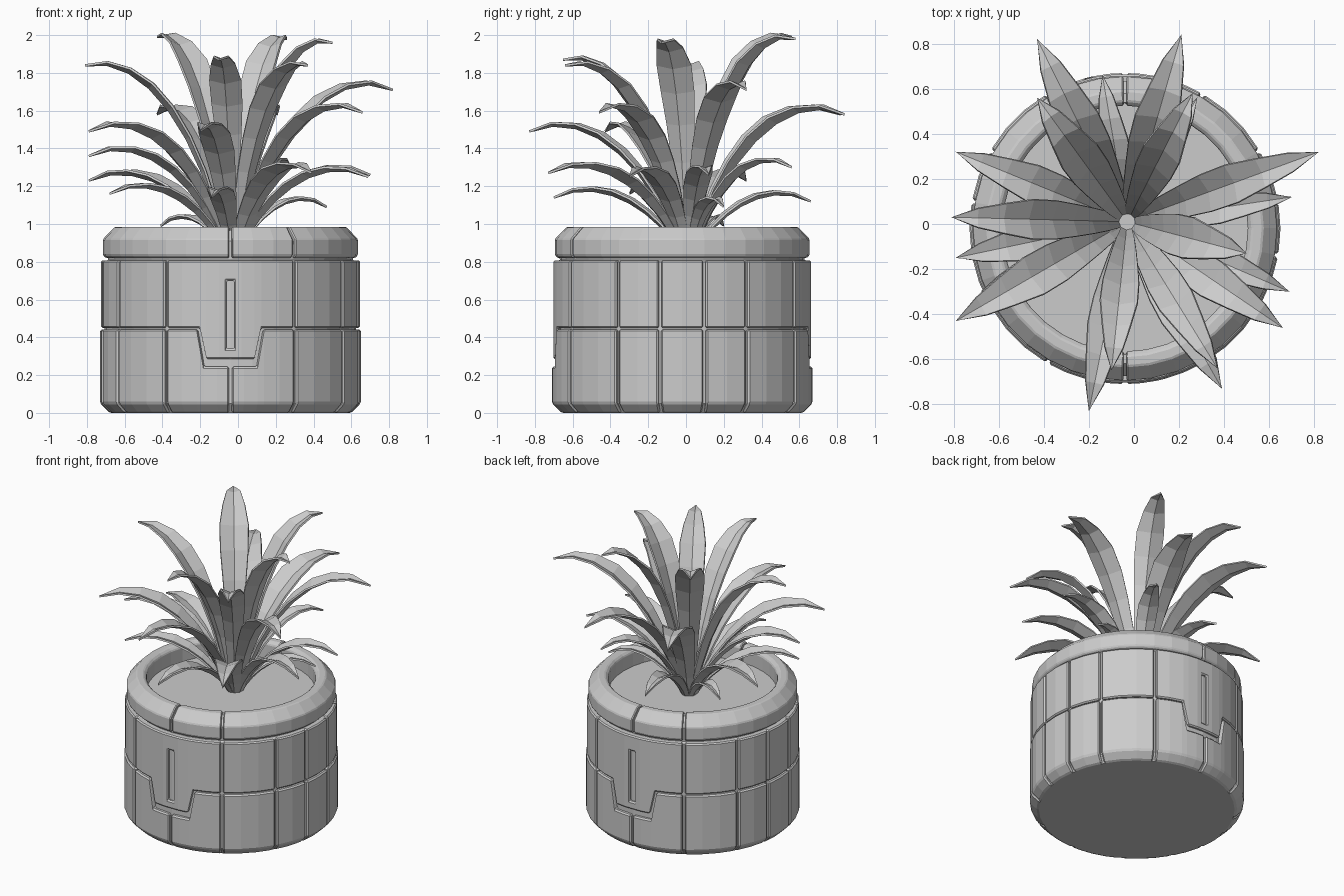
import bpy, bmesh
from math import sin, cos, radians
from mathutils import Vector

if "Cube" in bpy.data.objects:
    bpy.data.objects.remove(bpy.data.objects["Cube"])

CX, CY = -0.04, -0.02      # pot axis
GAP = 0.6                  # half groove width in degrees


def polar(r, deg, z):
    a = radians(deg)       # 0 = front, 90 = right
    return (CX + r * sin(a), CY - r * cos(a), z)


def finish(bm, name, bevel=0.0):
    bmesh.ops.recalc_face_normals(bm, faces=bm.faces)
    me = bpy.data.meshes.new(name)
    bm.to_mesh(me)
    bm.free()
    ob = bpy.data.objects.new(name, me)
    bpy.context.collection.objects.link(ob)
    if bevel:
        add_bevel(ob, bevel)
    return ob


def add_bevel(ob, width):
    m = ob.modifiers.new("bevel", 'BEVEL')
    m.width, m.segments = width, 1
    m.limit_method, m.angle_limit = 'ANGLE', radians(32)


def sweep(bm, columns, closed=False):
    """columns: list of (angle, [(r, z), ...]) joined into a solid arc block"""
    rings = [[bm.verts.new(polar(r, a, z)) for r, z in prof] for a, prof in columns]
    n = len(rings[0])
    pairs = list(zip(rings, rings[1:]))
    if closed:
        pairs.append((rings[-1], rings[0]))
    else:
        bm.faces.new(rings[0])
        bm.faces.new(rings[-1][::-1])
    for p, q in pairs:
        for i in range(n):
            j = (i + 1) % n
            bm.faces.new((p[i], q[i], q[j], p[j]))


def angles(a0, a1, step=10):
    a0, a1 = a0 + GAP, a1 - GAP
    n = max(1, round((a1 - a0) / step))
    return [a0 + (a1 - a0) * i / n for i in range(n + 1)]


def low(z1):
    return [(0.6, 0.0), (0.64, 0.0), (0.69, 0.05), (0.69, z1), (0.6, z1)]


def up(z0):
    return [(0.6, z0), (0.685, z0), (0.685, 0.808), (0.6, 0.808)]


# stone panels: plain ones on the sides
lower, upper = bmesh.new(), bmesh.new()
side = [30, 60, 80, 100, 120, 150]
for turn in (0, 180):
    for a0, a1 in zip(side, side[1:]):
        cols = angles(a0 + turn, a1 + turn)
        sweep(lower, [(a, low(0.442)) for a in cols])
        sweep(upper, [(a, up(0.45)) for a in cols])
    # notched lower panels and the tabbed upper panel, front and back
    notch = [(GAP, 0.245), (6, 0.245), (12, 0.245), (15, 0.442), (22, 0.442), (30 - GAP, 0.442)]
    for s in (1, -1):
        sweep(lower, [(turn + s * a, low(z)) for a, z in notch])
    half = [(30 - GAP, 0.45), (22, 0.45), (13.8, 0.45), (10.8, 0.285), (5, 0.285)]
    tab = [(-a, z) for a, z in half] + half[::-1]
    sweep(upper, [(turn + a, up(z)) for a, z in tab])
finish(lower, "lower_panels", 0.009)
upper_ob = finish(upper, "upper_panels")

# vertical slots in the tabs
cut = bmesh.new()
for s in (-1, 1):
    res = bmesh.ops.create_cube(cut, size=1.0)
    for v in res["verts"]:
        v.co = Vector((CX + v.co.x * 0.042, CY + s * 0.69 + v.co.y * 0.07, 0.52 + v.co.z * 0.36))
cutter = finish(cut, "slot_cutter")
cutter.hide_render = True
cutter.hide_set(True)
m = upper_ob.modifiers.new("slots", 'BOOLEAN')
m.operation, m.object, m.solver = 'DIFFERENCE', cutter, 'EXACT'
add_bevel(upper_ob, 0.008)

# rim blocks
rim = bmesh.new()
rim_prof = [(0.56, 0.82), (0.66, 0.82), (0.675, 0.835), (0.675, 0.92),
            (0.612, 0.985), (0.565, 0.985), (0.545, 0.965), (0.545, 0.83)]
for a0, a1 in ((0, 30), (30, 180), (180, 210), (210, 360)):
    sweep(rim, [(a, rim_prof) for a in angles(a0, a1)])
finish(rim, "rim", 0.006)

# inner pot wall behind the grooves
core = bmesh.new()
core_prof = [(0.4, 0.0), (0.63, 0.0), (0.666, 0.05), (0.666, 0.8), (0.648, 0.81),
             (0.655, 0.91), (0.6, 0.968), (0.56, 0.968), (0.555, 0.82), (0.4, 0.82)]
sweep(core, [(a, core_prof) for a in range(0, 360, 10)], closed=True)
finish(core, "pot_core")

# soil and base discs
for name, r, z, d in (("soil", 0.556, 0.84, 0.05), ("base", 0.63, 0.015, 0.03)):
    bpy.ops.mesh.primitive_cylinder_add(vertices=36, radius=r, depth=d, location=(CX, CY, z))
    bpy.context.object.name = name

# leaves: tip x, tip y, tip z, width
LEAVES = [
    (-0.43, 0.56, 1.99, .19), (0.26, 0.58, 1.98, .18), (0.50, -0.13, 1.96, .19),
    (-0.10, -0.65, 1.87, .17), (-0.81, 0.03, 1.84, .18), (0.37, -0.64, 1.84, .17),
    (-0.43, 0.82, 1.58, .20), (0.21, 0.84, 1.58, .20), (0.82, 0.32, 1.71, .18),
    (0.66, -0.46, 1.59, .18), (-0.20, -0.83, 1.49, .17), (-0.79, -0.43, 1.49, .19),
    (-0.79, -0.15, 1.36, .17), (-0.79, 0.32, 1.23, .17), (0.39, -0.73, 1.27, .18),
    (0.69, -0.30, 1.25, .15), (0.70, 0.12, 1.26, .14), (-0.14, -0.70, 1.14, .14),
    (-0.68, -0.30, 1.16, .13), (-0.14, 0.66, 1.12, .13), (0.28, 0.56, 1.30, .13),
    (0.47, 0.20, 1.09, .10), (-0.41, 0.20, 0.99, .10)]
BASE = Vector((-0.03, 0.01, 0.85))
ROWS = 8


def bezier(p, t):
    u = 1 - t
    return p[0] * u**3 + p[1] * 3 * u * u * t + p[2] * 3 * u * t * t + p[3] * t**3


def leaf(bm, x, y, z, width):
    tip = Vector((x, y, z))
    flat = Vector((x - BASE.x, y - BASE.y, 0))
    h = z - BASE.z
    d = flat.normalized()
    across = Vector((d.y, -d.x, 0))
    droop = 0.12 if h < 0.9 else 0.03
    p = [BASE + d * 0.04,
         BASE + flat * 0.2 + Vector((0, 0, h * 0.62)),
         BASE + flat * 0.6 + Vector((0, 0, h * 1.04 + droop)), tip]
    rows = []
    for i in range(ROWS):
        t = i / ROWS
        c = bezier(p, t)
        tan = (bezier(p, t + 0.02) - c).normalized()
        n = across.cross(tan).normalized()
        if n.z < 0:
            n = -n
        # narrow stem, widest past the middle, rounded pointed tip
        w = width / 2 * min(0.3 + 1.3 * t, 1.0) * min(1.0, (1 - t) * 2.6) ** 0.65
        rows.append([bm.verts.new(c + across * w * k + n * w * 0.35 * abs(k)) for k in (-1, 0, 1)])
    end = bm.verts.new(tip)
    for a, b in zip(rows, rows[1:]):
        for k in (0, 1):
            bm.faces.new((a[k], a[k + 1], b[k + 1], b[k]))
    for k in (0, 1):
        bm.faces.new((rows[-1][k], rows[-1][k + 1], end))


plant = bmesh.new()
for l in LEAVES:
    leaf(plant, *l)
plant_ob = finish(plant, "leaves")
m = plant_ob.modifiers.new("thickness", 'SOLIDIFY')
m.thickness, m.offset = 0.012, 0
